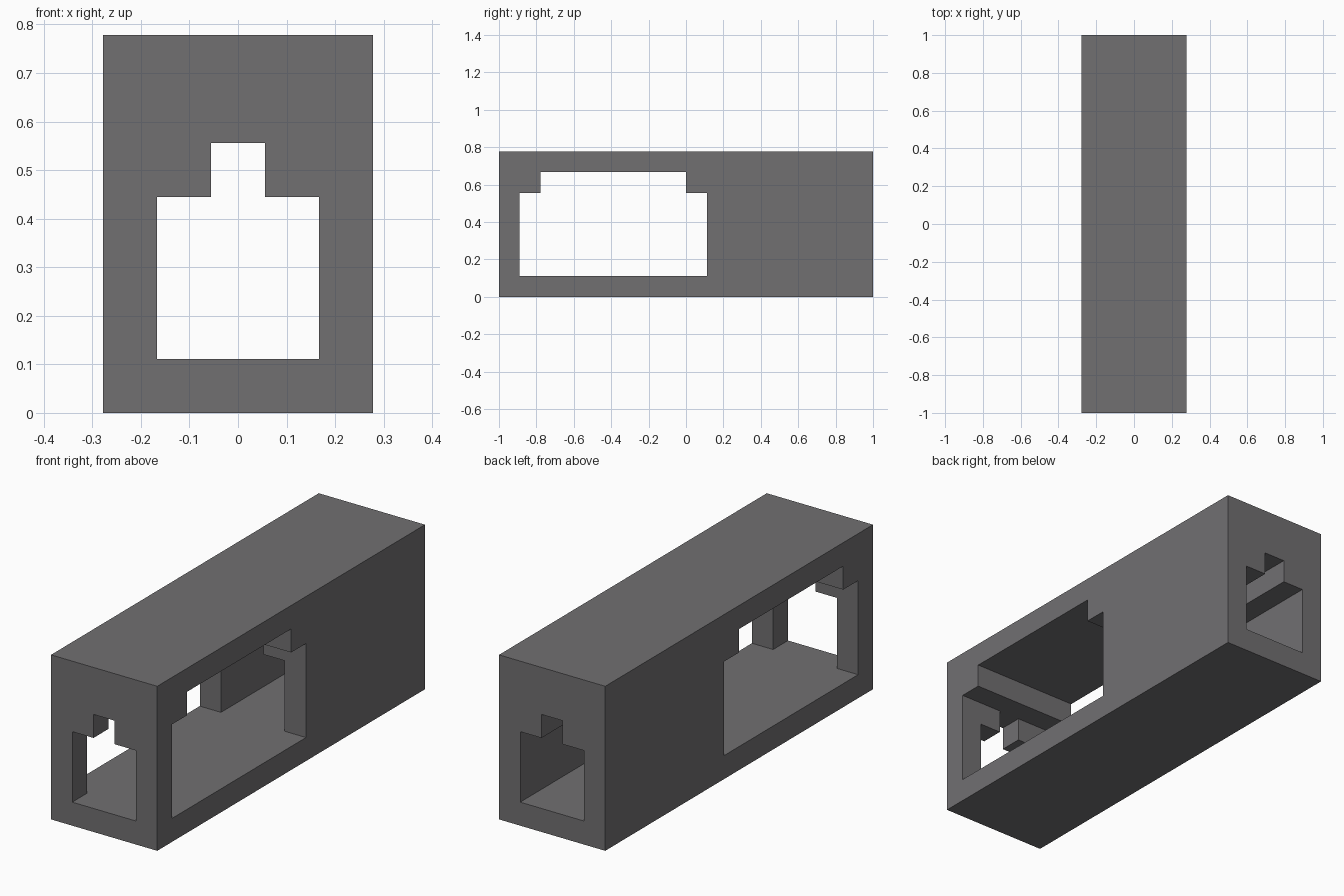
import bpy
import bmesh
from mathutils import Vector

default_cube = bpy.data.objects.get("Cube")
if default_cube:
    bpy.data.objects.remove(default_cube, do_unlink=True)

U = 1 / 9  # module: the block is 5 x 18 x 7 modules

# Material
grey = bpy.data.materials.new("dark grey")
grey.use_nodes = True
colour = (0.165, 0.16, 0.167, 1)
grey.diffuse_color = colour
bsdf = next(n for n in grey.node_tree.nodes if n.type == 'BSDF_PRINCIPLED')
bsdf.inputs["Base Color"].default_value = colour
bsdf.inputs["Roughness"].default_value = 0.6


def prism(name, outline, axis, half_length):
    """Extrude an outline of (across, height) modules along the x or y axis."""
    bm = bmesh.new()
    if axis == 'X':
        points = [Vector((-half_length, a, z)) for a, z in outline]
        step = Vector((2 * half_length, 0, 0))
    else:
        points = [Vector((a, -half_length, z)) for a, z in outline]
        step = Vector((0, 2 * half_length, 0))
    face = bm.faces.new([bm.verts.new(p * U) for p in points])
    ext = bmesh.ops.extrude_face_region(bm, geom=[face])
    moved = [v for v in ext["geom"] if isinstance(v, bmesh.types.BMVert)]
    bmesh.ops.translate(bm, verts=moved, vec=step * U)
    bmesh.ops.recalc_face_normals(bm, faces=bm.faces[:])
    mesh = bpy.data.meshes.new(name)
    bm.to_mesh(mesh)
    bm.free()
    mesh.materials.append(grey)
    obj = bpy.data.objects.new(name, mesh)
    bpy.context.collection.objects.link(obj)
    return obj


# Solid block
block = prism("block", [(-2.5, 0), (2.5, 0), (2.5, 7), (-2.5, 7)], 'Y', 9)

# Lengthwise tunnel with a narrow slot above, and the stepped side window
tunnel = prism("tunnel_cutter",
               [(-1.5, 1), (1.5, 1), (1.5, 4), (0.5, 4),
                (0.5, 5), (-0.5, 5), (-0.5, 4), (-1.5, 4)], 'Y', 10)
window = prism("window_cutter",
               [(-8, 1), (1, 1), (1, 5), (0, 5),
                (0, 6), (-7, 6), (-7, 5), (-8, 5)], 'X', 4)

for cutter in (tunnel, window):
    cutter.hide_render = True
    cut = block.modifiers.new(cutter.name, 'BOOLEAN')
    cut.operation = 'DIFFERENCE'
    cut.solver = 'EXACT'
    cut.object = cutter

# Bake the cuts and discard the cutters
bpy.context.view_layer.update()
depsgraph = bpy.context.evaluated_depsgraph_get()
carved = bpy.data.meshes.new_from_object(block.evaluated_get(depsgraph))
block.modifiers.clear()
block.data = carved
carved.name = "block"
for cutter in (tunnel, window):
    bpy.data.objects.remove(cutter, do_unlink=True)
